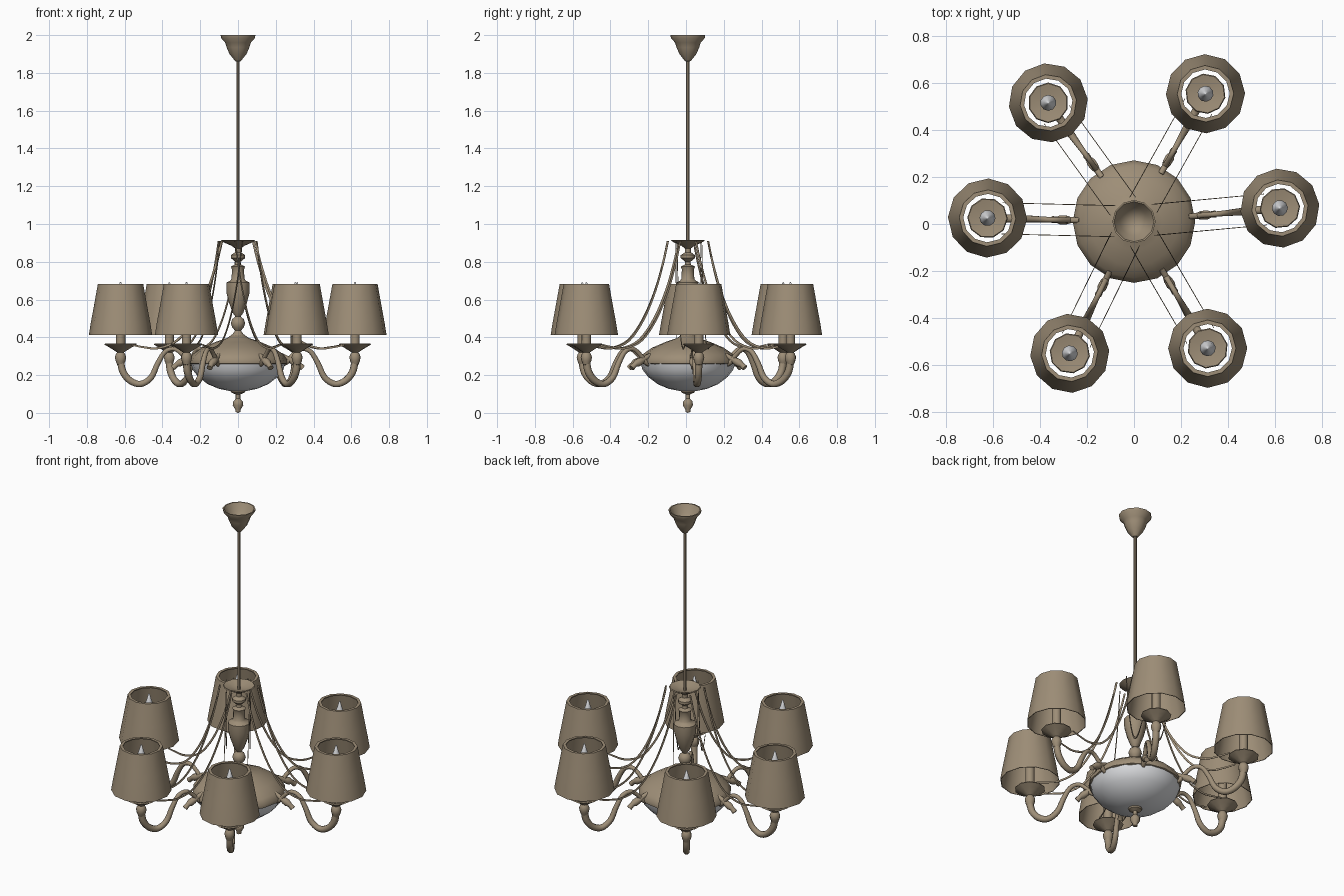
import bpy, bmesh, math
from mathutils import Vector


def material(name, rgb):
    m = bpy.data.materials.new(name)
    m.diffuse_color = (*rgb, 1)
    return m


BRASS = material("aged_bronze", (0.34, 0.27, 0.185))
GLASS = material("white_glass", (0.72, 0.73, 0.75))
HUB = Vector((0, 0.01, 0))
ARM_R = 0.622
ANGLES = (5.3, 60.8, 125.8, 178.6, 244.0, 300.2)


def finish(bm, name, mat, angle=40):
    bmesh.ops.recalc_face_normals(bm, faces=bm.faces)
    me = bpy.data.meshes.new(name)
    bm.to_mesh(me)
    bm.free()
    me.materials.clear()
    me.materials.append(mat)
    me.shade_smooth()
    me.set_sharp_from_angle(angle=math.radians(angle))
    return me


def lathe(name, profile, mat, sides=16, x=0.0, angle=40):
    """Revolve (radius, z) points about a vertical axis at x."""
    bm = bmesh.new()
    rings = []
    for r, z in profile:
        if r == 0:
            rings.append([bm.verts.new((x, 0, z))] * sides)
        else:
            rings.append([bm.verts.new((x + r * math.cos(math.tau * i / sides),
                                        r * math.sin(math.tau * i / sides), z))
                          for i in range(sides)])
    for a, b in zip(rings, rings[1:]):
        for i in range(sides):
            j = (i + 1) % sides
            bm.faces.new(list(dict.fromkeys((a[i], a[j], b[j], b[i]))))
    return finish(bm, name, mat, angle)


def smooth_path(pts, steps=4):
    """Catmull-Rom through points of any dimension."""
    p = [Vector(q) for q in pts]
    p = [2 * p[0] - p[1]] + p + [2 * p[-1] - p[-2]]
    out = []
    for i in range(1, len(p) - 2):
        for s in range(steps):
            t = s / steps
            out.append(0.5 * (2 * p[i] + (p[i + 1] - p[i - 1]) * t
                              + (2 * p[i - 1] - 5 * p[i] + 4 * p[i + 1] - p[i + 2]) * t * t
                              + (3 * p[i] - p[i - 1] - 3 * p[i + 1] + p[i + 2]) * t ** 3))
    return out + [p[-2]]


def sweep(name, pts, mat, sides=8, y=0.0, flat=1.0):
    """Sweep a round or flattened section along (x, z, radius) points."""
    bm = bmesh.new()
    rings = []
    for k, (x, z, r) in enumerate(pts):
        a, b = pts[max(k - 1, 0)], pts[min(k + 1, len(pts) - 1)]
        d = Vector((b[0] - a[0], b[1] - a[1])).normalized()
        ring = []
        for i in range(sides):
            t = math.tau * (i + 0.5) / sides
            u, v = r * math.cos(t), r * math.sin(t) * flat
            ring.append(bm.verts.new((x - d.y * u, y + v, z + d.x * u)))
        rings.append(ring)
    for a, b in zip(rings, rings[1:]):
        for i in range(sides):
            j = (i + 1) % sides
            bm.faces.new((a[i], a[j], b[j], b[i]))
    bm.faces.new(rings[0])
    bm.faces.new(rings[-1])
    return finish(bm, name, mat, 50)


def place(mesh, name, angle=0.0):
    ob = bpy.data.objects.new(name, mesh)
    ob.location = HUB
    ob.rotation_euler.z = math.radians(angle)
    bpy.context.collection.objects.link(ob)


# ceiling canopy, an open cup
place(lathe("canopy", [(0, 1.86), (0.015, 1.862), (0.045, 1.90), (0.06, 1.935), (0.068, 1.96),
                       (0.09, 1.985), (0.092, 2.0), (0.085, 2.0), (0.06, 1.955), (0, 1.90)],
            BRASS, 12), "canopy")
# hanging rod
place(lathe("rod", [(0, 0.86), (0.009, 0.86), (0.009, 1.88), (0, 1.88)], BRASS, 8), "rod")
# crown that the ribbons hang from
place(lathe("crown", [(0, 0.865), (0.015, 0.87), (0.035, 0.885), (0.07, 0.90), (0.09, 0.912),
                      (0.086, 0.916), (0.04, 0.90), (0, 0.89)], BRASS, 12), "crown")
# turned central column
place(lathe("column", [(0, 0.88), (0.016, 0.875), (0.016, 0.85), (0.038, 0.835), (0.038, 0.82),
                       (0.014, 0.80), (0.016, 0.785), (0.038, 0.775), (0.032, 0.76),
                       (0.034, 0.71), (0.042, 0.70), (0.062, 0.69), (0.062, 0.64), (0.048, 0.585),
                       (0.028, 0.53), (0.014, 0.51), (0.03, 0.497), (0.038, 0.475),
                       (0.03, 0.452), (0.016, 0.435), (0.028, 0.418), (0.05, 0.40)],
            BRASS, 12), "column")
# domed body
place(lathe("body", [(0, 0.415), (0.03, 0.415), (0.06, 0.395), (0.12, 0.375), (0.19, 0.345),
                     (0.24, 0.31), (0.26, 0.28), (0.258, 0.262), (0.24, 0.255)],
            BRASS, 16), "body")
# glass bowl
place(lathe("glass_bowl", [(0.25, 0.262), (0.24, 0.228), (0.21, 0.19), (0.16, 0.152),
                           (0.10, 0.127), (0.05, 0.117), (0, 0.115)], GLASS, 20, angle=60),
      "glass_bowl")
# bottom finial
place(lathe("finial", [(0, 0.12), (0.04, 0.118), (0.036, 0.108), (0.012, 0.098), (0.012, 0.075),
                       (0.026, 0.06), (0.028, 0.04), (0.014, 0.018), (0.014, 0.006), (0, 0)],
            BRASS, 10), "finial")

# parts shared by all six arms, built along +x
arm_pts = smooth_path([(0.22, 0.25, 0.013), (0.26, 0.27, 0.014), (0.29, 0.305, 0.012),
                       (0.335, 0.338, 0.012), (0.385, 0.325, 0.013), (0.425, 0.262, 0.015),
                       (0.46, 0.188, 0.017), (0.515, 0.153, 0.018), (0.57, 0.17, 0.019),
                       (0.608, 0.215, 0.02), (ARM_R, 0.27, 0.02)])
ribbon_pts = smooth_path([(0.085, 0.91, 0.007), (0.115, 0.79, 0.008), (0.16, 0.65, 0.008),
                          (0.23, 0.50, 0.008), (0.32, 0.385, 0.008), (0.42, 0.343, 0.008),
                          (0.50, 0.348, 0.007), (0.56, 0.36, 0.006)])
stub_pts = [(0.23, 0.305, 0.013), (0.27, 0.285, 0.014), (0.29, 0.274, 0.02),
            (0.31, 0.264, 0.021), (0.325, 0.256, 0.014), (0.345, 0.238, 0.016)]
cup = [(0, 0.25), (0.018, 0.255), (0.026, 0.275), (0.03, 0.295), (0.024, 0.312), (0.018, 0.32),
       (0.036, 0.332), (0.06, 0.347), (0.086, 0.362), (0.082, 0.368), (0.03, 0.358), (0, 0.358)]
shade = [(0.168, 0.412), (0.157, 0.48), (0.144, 0.55), (0.12, 0.683),
         (0.103, 0.683), (0.103, 0.677), (0.117, 0.677), (0.14, 0.55), (0.153, 0.48),
         (0.164, 0.412), (0.168, 0.412)]
parts = {
    "arm": sweep("arm", arm_pts, BRASS),
    "arm_bead": sweep("arm_bead", stub_pts, BRASS),
    "ribbon_left": sweep("ribbon_left", ribbon_pts, BRASS, 4, 0.066, 0.3),
    "ribbon_right": sweep("ribbon_right", ribbon_pts, BRASS, 4, -0.066, 0.3),
    "drip_dish": lathe("drip_dish", cup, BRASS, 10, ARM_R),
    "candle_sleeve": lathe("candle_sleeve", [(0.025, 0.355), (0.025, 0.52), (0, 0.52)],
                           BRASS, 10, ARM_R),
    "bulb": lathe("bulb", [(0.018, 0.515), (0.032, 0.55), (0.034, 0.58), (0.026, 0.62),
                           (0.012, 0.66), (0.004, 0.69), (0, 0.693)], GLASS, 10, ARM_R, 60),
    "lamp_shade": lathe("lamp_shade", shade, BRASS, 12, ARM_R),
}
for n, a in enumerate(ANGLES, 1):
    for name, mesh in parts.items():
        place(mesh, f"{name}_{n}", a)
